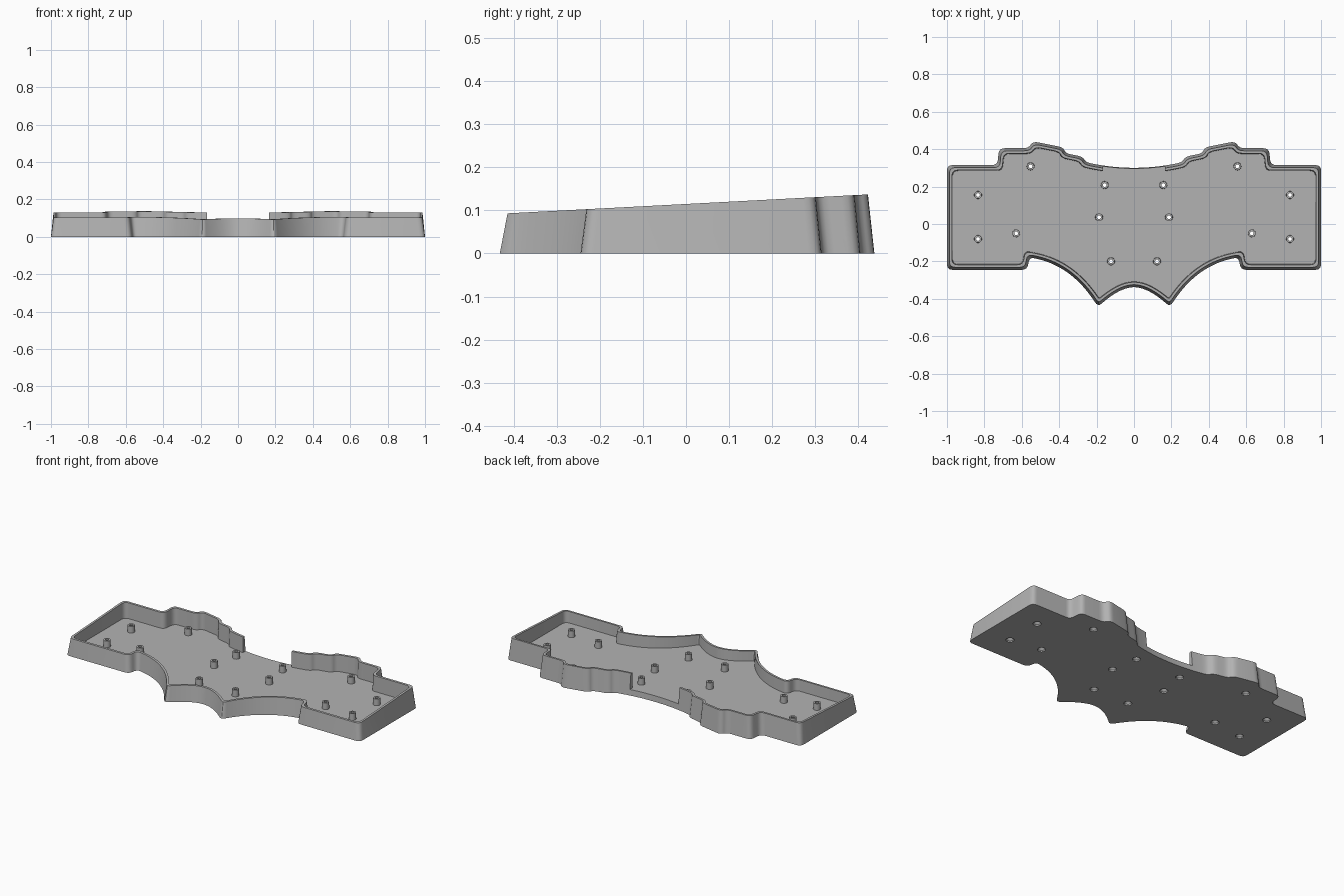
import bpy, bmesh, math
from mathutils import Vector

if "Cube" in bpy.data.objects:
    bpy.data.objects.remove(bpy.data.objects["Cube"], do_unlink=True)

FLOOR = 0.035      # floor thickness
DRAFT = 0.0135     # inward lean of the outer wall
WALL = 0.03        # inset of the inner wall

grey = bpy.data.materials.new("plain grey")
grey.use_nodes = True
grey.diffuse_color = (0.45, 0.45, 0.45, 1)
grey.node_tree.nodes["Principled BSDF"].inputs["Base Color"].default_value = grey.diffuse_color


def bezier(a, b, c, n):
    """Quadratic curve through n + 1 points."""
    a, b, c = Vector(a), Vector(b), Vector(c)
    return [a * (1 - t) ** 2 + b * 2 * t * (1 - t) + c * t * t
            for t in (i / n for i in range(n + 1))]


def make_object(name, bm):
    bmesh.ops.recalc_face_normals(bm, faces=bm.faces)
    mesh = bpy.data.meshes.new(name)
    bm.to_mesh(mesh)
    bm.free()
    obj = bpy.data.objects.new(name, mesh)
    bpy.context.collection.objects.link(obj)
    mesh.materials.append(grey)
    return obj


def activate(obj):
    bpy.ops.object.select_all(action='DESELECT')
    obj.select_set(True)
    bpy.context.view_layer.objects.active = obj


def cut(obj, cutter):
    mod = obj.modifiers.new("cut", 'BOOLEAN')
    mod.operation = 'DIFFERENCE'
    mod.solver = 'EXACT'
    mod.object = cutter
    activate(obj)
    bpy.ops.object.modifier_apply(modifier=mod.name)
    bpy.data.objects.remove(cutter, do_unlink=True)


def lathe(bm, profile, centre, closed, steps=20):
    """Turn an (r, z) profile round a vertical axis; closed makes a tube."""
    rings = [[bm.verts.new((centre[0] + r * math.cos(2 * math.pi * i / steps),
                            centre[1] + r * math.sin(2 * math.pi * i / steps), z))
              for i in range(steps)] for r, z in profile]
    pairs = list(zip(rings, rings[1:]))
    if closed:
        pairs.append((rings[-1], rings[0]))
    else:
        bm.faces.new(rings[0])
        bm.faces.new(rings[-1])
    for a, b in pairs:
        for i in range(steps):
            j = (i + 1) % steps
            bm.faces.new((a[i], a[j], b[j], b[i]))


# Half outline, from the middle of the back round to the middle of the front
half = [Vector((x, 0.30 + 0.45 * x * x)) for x in (0, 0.065, 0.13, 0.195)]
half += [Vector(p) for p in (
    (0.257, 0.33), (0.275, 0.36), (0.365, 0.378), (0.38, 0.41), (0.54, 0.442),
    (0.565, 0.405), (0.722, 0.405), (0.73, 0.315), (1, 0.315), (1, -0.245),
    (0.57, -0.245))]
half += bezier((0.56, -0.178), (0.33, -0.21), (0.193, -0.443), 8)
half += bezier((0.193, -0.443), (0.08, -0.337), (0, -0.337), 5)[1:]
outline = half + [Vector((-p.x, p.y)) for p in reversed(half[1:-1])]


def ring(inset):
    """Outline moved inward with mitred joints, then rounded at each corner."""
    n = len(outline)
    moved = []
    for i, p in enumerate(outline):
        d0 = (p - outline[i - 1]).normalized()
        d1 = (outline[(i + 1) % n] - p).normalized()
        n0, n1 = Vector((d0.y, -d0.x)), Vector((d1.y, -d1.x))
        moved.append(p + (n0 + n1) * inset / (1 + n0.dot(n1)))
    points = []
    for i, p in enumerate(moved):
        a, b = moved[i - 1] - p, moved[(i + 1) % n] - p
        start = p + a.normalized() * min(0.03, 0.45 * a.length)
        end = p + b.normalized() * min(0.03, 0.45 * b.length)
        points += bezier(start, p, end, 4)
    return points


def rim_height(p):
    return 0.115 + 0.0525 * p.y


# Tray: outer wall, sloping rim, inner wall and floor
bm = bmesh.new()
loops = []
for inset, height in ((0, lambda p: 0), (DRAFT, rim_height),
                      (WALL - 0.003, rim_height), (WALL, lambda p: FLOOR)):
    loops.append([bm.verts.new((p.x, p.y, height(p))) for p in ring(inset)])
for a, b in zip(loops, loops[1:]):
    for i in range(len(a)):
        j = (i + 1) % len(a)
        bm.faces.new((a[i], a[j], b[j], b[i]))
bm.faces.new(loops[0])
bm.faces.new(loops[-1])
tray = make_object("tray", bm)

# Opening in the back wall
bm = bmesh.new()
bmesh.ops.create_cube(bm, size=1)
bmesh.ops.scale(bm, vec=(0.33, 0.2, 0.2), verts=bm.verts)
bmesh.ops.translate(bm, vec=(0, 0.33, FLOOR + 0.1), verts=bm.verts)
cut(tray, make_object("opening_cutter", bm))

# Screw positions
spots = [(side * x, y) for side in (1, -1) for x, y in (
    (0.553, 0.308), (0.834, 0.155), (0.157, 0.208), (0.187, 0.036),
    (0.63, -0.05), (0.834, -0.08), (0.123, -0.2))]

# Countersunk screw holes through the floor
bm = bmesh.new()
for spot in spots:
    lathe(bm, [(0.023, -0.01), (0.023, 0.008), (0.01, 0.022), (0.01, 0.06)], spot, False)
cut(tray, make_object("hole_cutter", bm))

# Hollow standoffs
bm = bmesh.new()
for spot in spots:
    lathe(bm, [(0.021, FLOOR - 0.002), (0.02, 0.075), (0.01, 0.075), (0.01, FLOOR - 0.002)],
          spot, True)
standoffs = make_object("standoffs", bm)

for obj in (tray, standoffs):
    activate(obj)
    bpy.ops.object.shade_smooth_by_angle(angle=math.radians(30))
